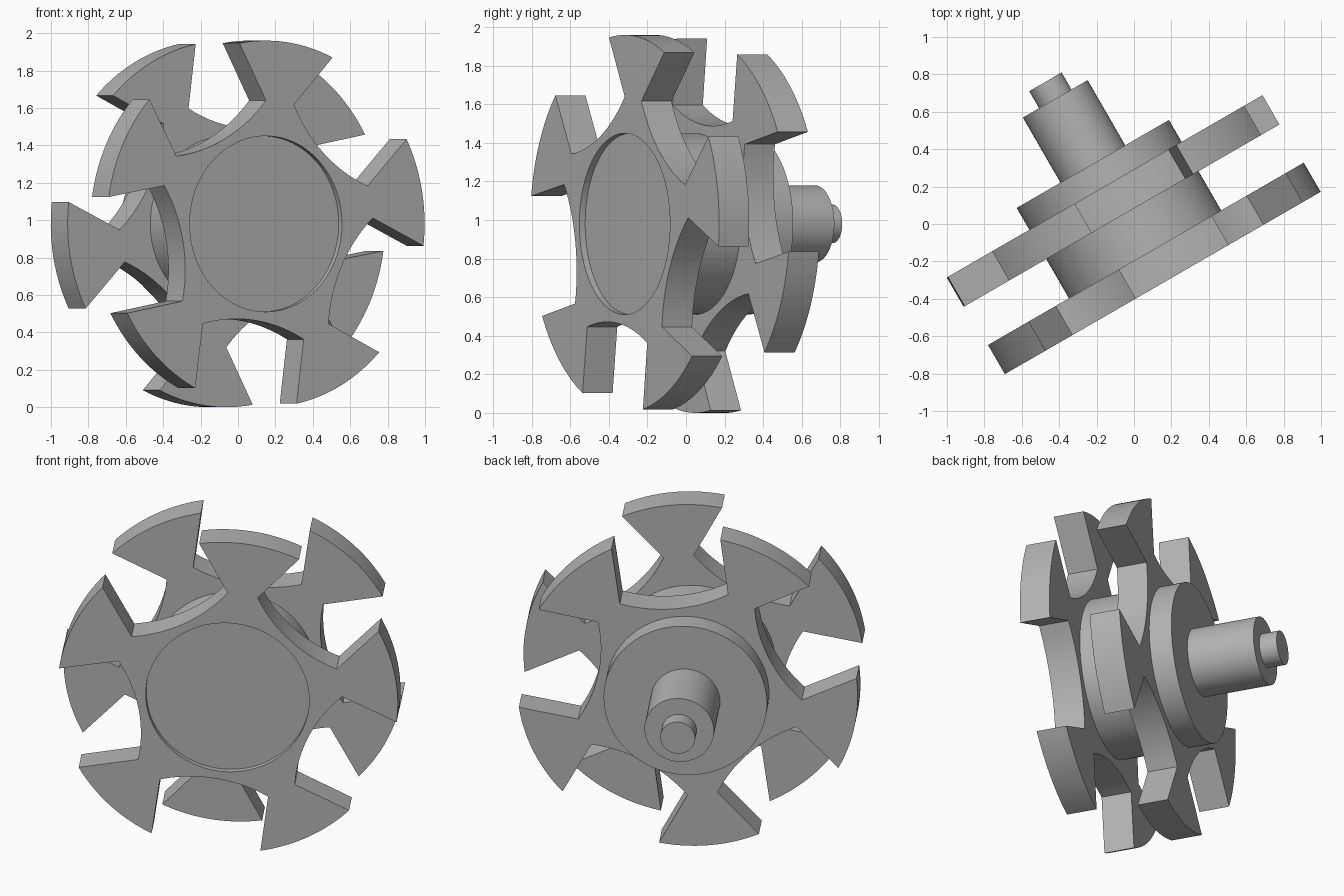
import bpy, bmesh
from math import radians, sin, cos, pi
from mathutils import Matrix, Vector

cube = bpy.data.objects.get("Cube")
if cube:
    bpy.data.objects.remove(cube, do_unlink=True)

# One plain grey material
grey = bpy.data.materials.new("plain grey")
grey.use_nodes = True
colour = (0.45, 0.45, 0.45, 1)
grey.diffuse_color = colour
grey.node_tree.nodes["Principled BSDF"].inputs["Base Color"].default_value = colour

# The axle is level and turned about the vertical; local -z points to its back end
PLACE = (Matrix.Translation((-0.026, -0.015, 0.98))
         @ Matrix.Rotation(radians(30), 4, 'Z')
         @ Matrix.Rotation(radians(90), 4, 'X'))
ARMS = 5
STEP = 2 * pi / ARMS
RIM, NECK, WAIST, HUB = 0.98, 0.66, 0.52, 0.47
HEAD_HALF, NECK_HALF = radians(17.2), radians(7.6)
PHASE = radians(82.35)
SEGMENTS = 96


def polar(r, a):
    return Vector((r * cos(a), r * sin(a), 0))


def finish(bm, name):
    bmesh.ops.recalc_face_normals(bm, faces=bm.faces)
    bm.transform(PLACE)
    mesh = bpy.data.meshes.new(name)
    bm.to_mesh(mesh)
    bm.free()
    mesh.materials.append(grey)
    ob = bpy.data.objects.new(name, mesh)
    bpy.context.collection.objects.link(ob)
    bpy.ops.object.select_all(action='DESELECT')
    ob.select_set(True)
    bpy.context.view_layer.objects.active = ob
    bpy.ops.object.shade_smooth_by_angle(angle=radians(30))


def outline(phase):
    """Flared heads on the rim, joined by hollow arcs between the necks."""
    pts = []
    gap = STEP / 2 - NECK_HALF
    half = NECK * sin(gap)
    sag = NECK * cos(gap) - WAIST
    bow = (half ** 2 + sag ** 2) / (2 * sag)
    for k in range(ARMS):
        mid = phase + k * STEP
        n = 14
        pts += [polar(RIM, mid + HEAD_HALF * (2 * i / n - 1)) for i in range(n + 1)]
        centre_angle = mid + STEP / 2
        centre = polar(WAIST + bow, centre_angle)
        sweep = math_asin(half / bow)
        pts += [centre + polar(bow, centre_angle + pi - sweep * (2 * i / n - 1) * -1)
                for i in range(n + 1)]
    return pts


def math_asin(x):
    from math import asin
    return asin(x)


def loop_edges(bm, pts):
    vs = [bm.verts.new(p) for p in pts]
    return [bm.edges.new((vs[i - 1], vs[i])) for i in range(len(vs))]


def ordered(pts_phase):
    """Make each hollow arc run on from the head before it."""
    pts = outline(pts_phase)
    n = 15
    result = []
    for k in range(ARMS):
        head = pts[k * 2 * n: k * 2 * n + n]
        arc = pts[k * 2 * n + n: (k + 1) * 2 * n]
        if (arc[0] - head[-1]).length > (arc[-1] - head[-1]).length:
            arc.reverse()
        result += head + arc
    return result


def plate(name, phase, front, back, hole=False):
    bm = bmesh.new()
    edges = loop_edges(bm, ordered(phase))
    if hole:
        edges += loop_edges(bm, [polar(HUB, 2 * pi * i / SEGMENTS) for i in range(SEGMENTS)])
    bmesh.ops.triangle_fill(bm, edges=edges, use_beauty=True, normal=(0, 0, 1))
    bmesh.ops.translate(bm, verts=bm.verts, vec=(0, 0, -front))
    ext = bmesh.ops.extrude_face_region(bm, geom=bm.faces[:], use_keep_orig=True)
    moved = [g for g in ext["geom"] if isinstance(g, bmesh.types.BMVert)]
    bmesh.ops.translate(bm, verts=moved, vec=(0, 0, front - back))
    finish(bm, name)


def cylinder(name, radius, front, back):
    bm = bmesh.new()
    bmesh.ops.create_cone(bm, cap_ends=True, segments=SEGMENTS, radius1=radius,
                          radius2=radius, depth=back - front,
                          matrix=Matrix.Translation((0, 0, -(front + back) / 2)))
    finish(bm, name)


# Two star plates, the back one turned by half an arm spacing
plate("front_star_plate", PHASE, -0.35, -0.17, hole=True)
plate("back_star_plate", PHASE + STEP / 2, 0.072, 0.253)

# Stepped axle; the drum sits slightly sunk in the front plate
cylinder("hub_drum", HUB, -0.315, 0.388)
cylinder("rear_shaft", 0.2, 0.388, 0.79)
cylinder("end_pin", 0.1, 0.79, 0.895)
